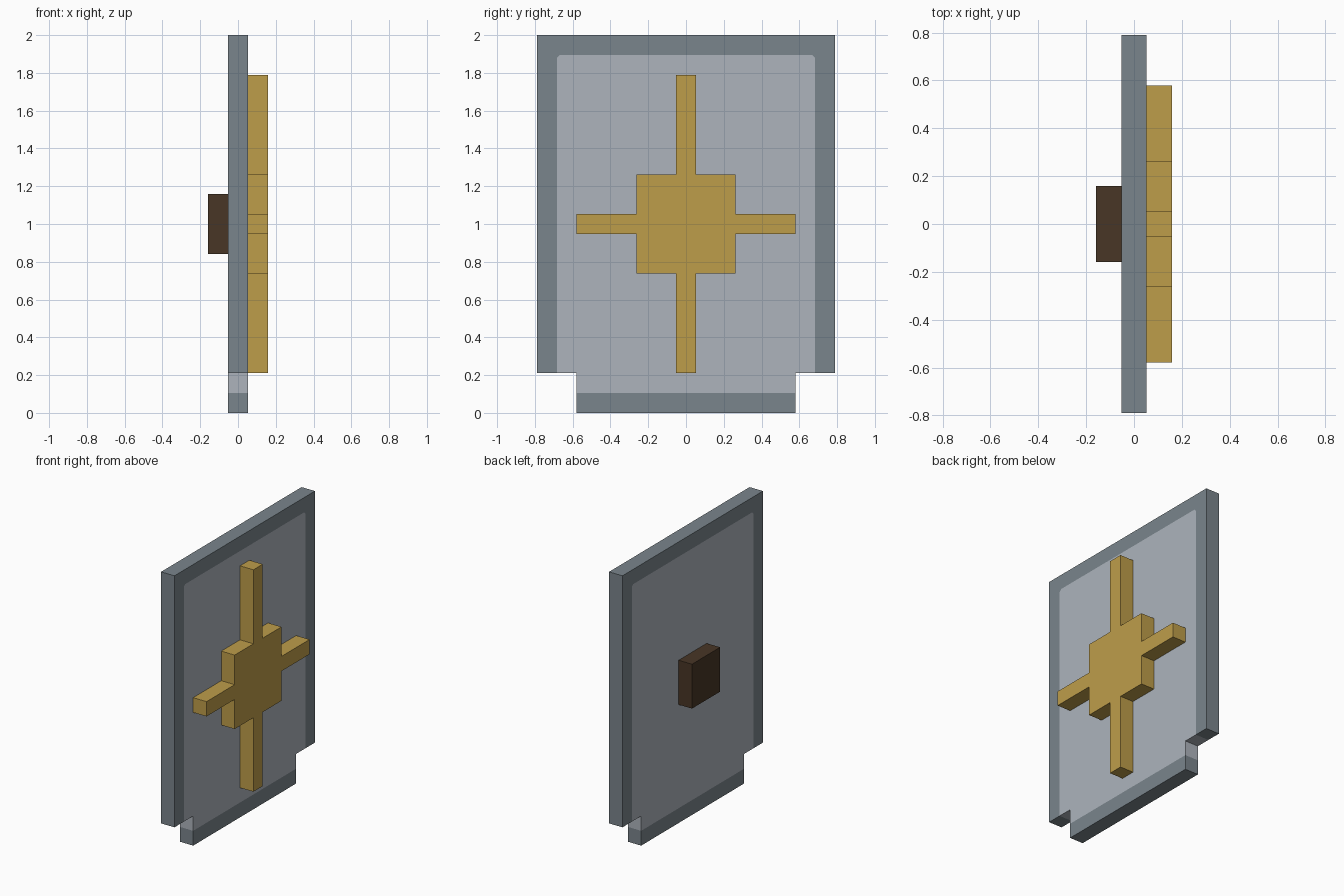
import bpy
import bmesh
from mathutils import Vector

U = 2 / 19  # one block unit

cube = bpy.data.objects.get("Cube")
if cube:
    bpy.data.objects.remove(cube, do_unlink=True)


def material(name, rgb):
    """Flat material from display RGB values, converted to linear."""
    lin = [((c / 255 + 0.055) / 1.055) ** 2.4 for c in rgb]
    mat = bpy.data.materials.new(name)
    mat.use_nodes = True
    mat.diffuse_color = (*lin, 1)
    bsdf = mat.node_tree.nodes["Principled BSDF"]
    bsdf.inputs["Base Color"].default_value = (*lin, 1)
    bsdf.inputs["Roughness"].default_value = 0.8
    return mat


steel = material("dark steel", (122, 133, 140))
silver = material("pale silver", (173, 180, 188))
gold = material("gold", (190, 157, 74))
wood = material("dark wood", (72, 54, 38))


def slab(name, half_outline, x0, x1, mats, paint=None):
    """Extrude a left-right symmetric (y, z) outline, in units, from x0 to x1."""
    outline = half_outline + [(-y, z) for y, z in reversed(half_outline)]
    bm = bmesh.new()
    base = bm.faces.new([bm.verts.new((x0 * U, y * U, z * U)) for y, z in outline])
    ext = bmesh.ops.extrude_face_region(bm, geom=[base], use_keep_orig=True)
    verts = [g for g in ext["geom"] if isinstance(g, bmesh.types.BMVert)]
    bmesh.ops.translate(bm, verts=verts, vec=((x1 - x0) * U, 0, 0))
    bmesh.ops.recalc_face_normals(bm, faces=bm.faces)
    if paint:
        paint(bm)
    mesh = bpy.data.meshes.new(name)
    bm.to_mesh(mesh)
    bm.free()
    for m in mats:
        mesh.materials.append(m)
    obj = bpy.data.objects.new(name, mesh)
    bpy.context.collection.objects.link(obj)
    return obj


def paint_panel(bm):
    """Cut the border lines into the plate and colour the inner panel."""
    corner = 6.5 + 18 - 0.15
    cuts = [((0, 0, 1), (0, 0, 1)), ((0, 0, 2), (0, 0, 1)), ((0, 0, 18), (0, 0, 1))]
    for s in (-1, 1):
        cuts.append(((0, s * 6.5, 0), (0, 1, 0)))
        cuts.append(((0, 0, corner), (0, s, 1)))
    for co, no in cuts:
        bmesh.ops.bisect_plane(bm, geom=bm.verts[:] + bm.edges[:] + bm.faces[:],
                               dist=1e-5, plane_co=Vector(co) * U, plane_no=no)
    for f in bm.faces:
        c = f.calc_center_median() / U
        inside = abs(c.y) < 6.5 and 1 < c.z < 18 and abs(c.y) + c.z < corner
        f.material_index = int(inside)


# Shield plate with a narrower foot
slab("shield_plate", [(5.5, 0), (5.5, 2), (7.5, 2), (7.5, 19)],
     -0.5, 0.5, [steel, silver], paint_panel)

# Raised cross emblem with a square boss
slab("cross_emblem",
     [(0.5, 2), (0.5, 7), (2.5, 7), (2.5, 9), (5.5, 9), (5.5, 10),
      (2.5, 10), (2.5, 12), (0.5, 12), (0.5, 17)], 0.5, 1.5, [gold])

# Grip block behind the plate
slab("grip", [(1.5, 8), (1.5, 11)], -1.5, -0.5, [wood])
